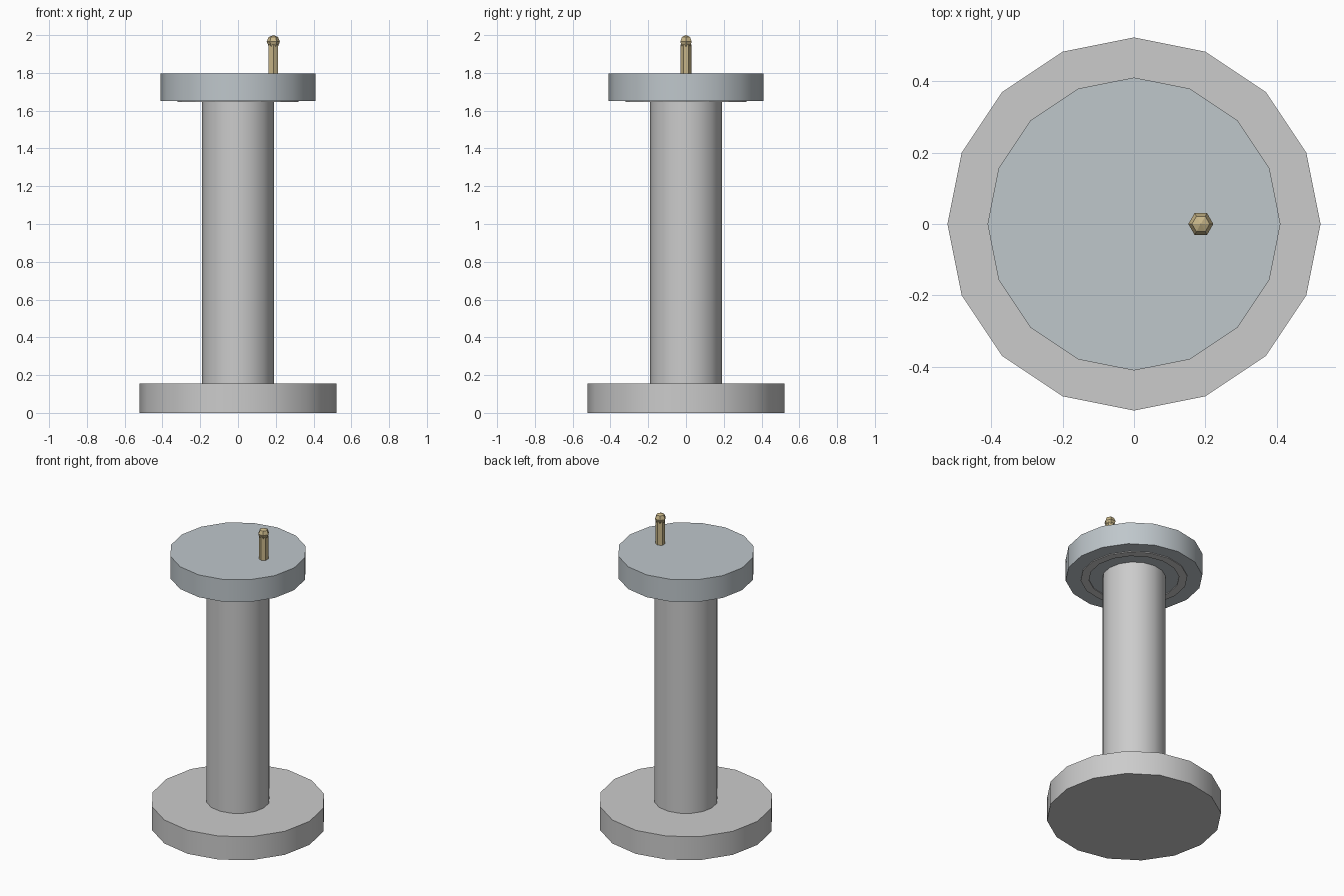
import bpy
from math import radians, pi

if "Cube" in bpy.data.objects:
    bpy.data.objects.remove(bpy.data.objects["Cube"])


def material(name, rgb):
    m = bpy.data.materials.new(name)
    m.diffuse_color = (*rgb, 1)
    m.use_nodes = True
    m.node_tree.nodes["Principled BSDF"].inputs["Base Color"].default_value = m.diffuse_color
    return m


def finish(name, mat=None, smooth=True):
    o = bpy.context.object
    o.name = name
    if mat:
        o.data.materials.append(mat)
    if smooth:
        bpy.ops.object.shade_smooth_by_angle(angle=radians(30))
    return o


def cylinder(name, r, z0, z1, sides=16, x=0, mat=None, smooth=True):
    bpy.ops.mesh.primitive_cylinder_add(
        vertices=sides, radius=r, depth=z1 - z0, location=(x, 0, (z0 + z1) / 2))
    return finish(name, mat, smooth)


steel = material("pale_steel", (0.52, 0.57, 0.60))
brass = material("brass", (0.58, 0.47, 0.25))

# Pedestal
cylinder("base", 0.522, 0, 0.155)
cylinder("column", 0.19, 0.155, 1.65)

# Round top
cylinder("top_plate", 0.41, 1.65, 1.797, mat=steel)

# Thin ring just proud of the plate's underside
bpy.ops.mesh.primitive_torus_add(major_segments=16, minor_segments=4,
                                 major_radius=0.295, minor_radius=0.025,
                                 location=(0, 0, 1.65), rotation=(0, 0, 0))
ring = finish("underside_ring", smooth=False)
for v in ring.data.vertices:
    # flatten the torus section into a low rectangular band
    r = v.co.xy.length
    out = 0.32 if r > 0.2951 or (abs(r - 0.295) < 1e-3 and v.co.z < 0) else 0.27
    v.co.xy *= out / r
    low = v.co.z < -0.001 or (abs(v.co.z) < 0.001 and r < 0.295)
    v.co.z = -0.005 if low else 0.005

# Off-centre pin with a ball tip
cylinder("pin", 0.028, 1.797, 1.95, sides=6, x=0.187, mat=brass, smooth=False)
bpy.ops.mesh.primitive_uv_sphere_add(segments=6, ring_count=4, radius=0.035,
                                     location=(0.187, 0, 1.965),
                                     rotation=(0, 0, pi / 2))
finish("pin_ball", brass, smooth=False)
